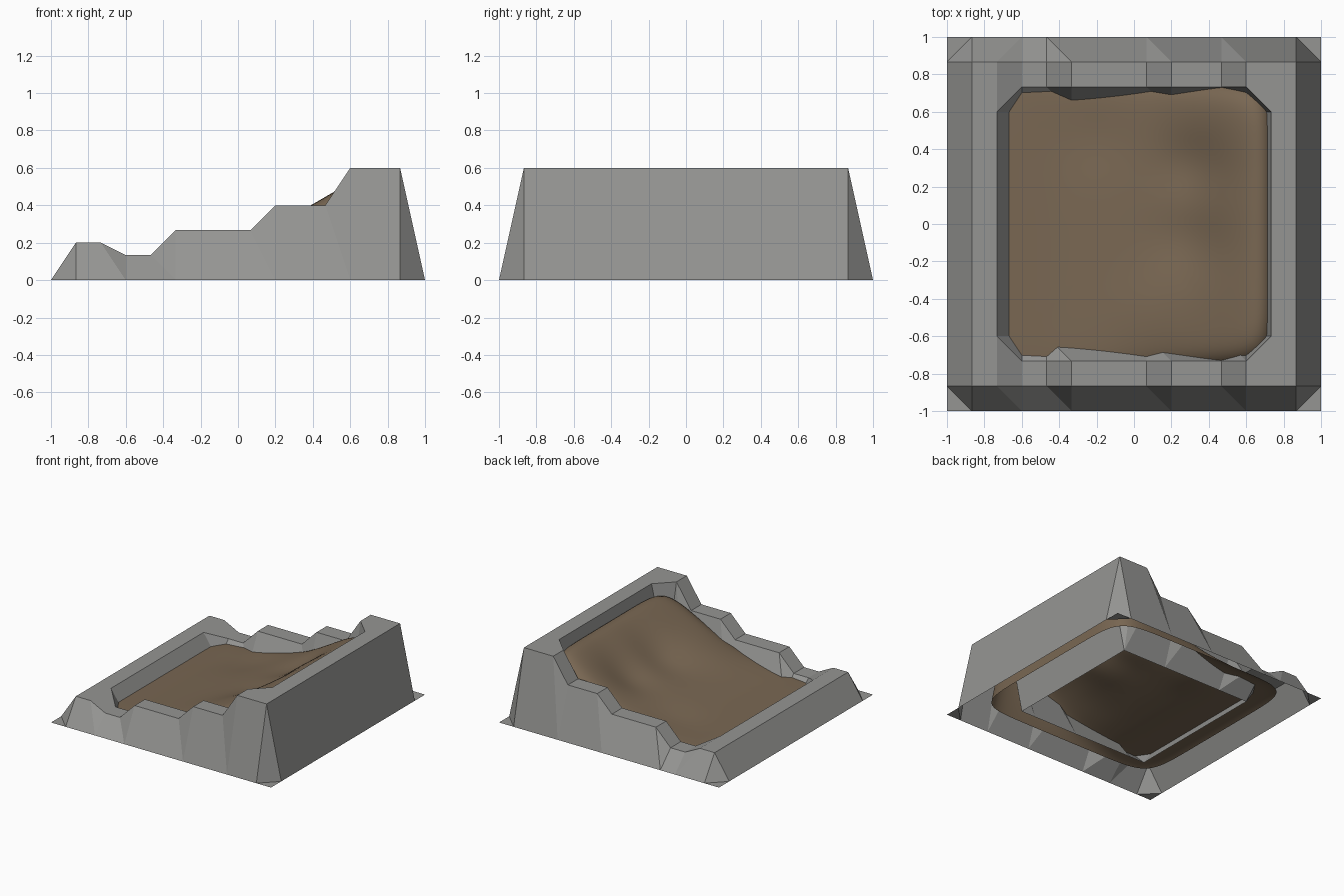
import bpy, bmesh, math

if "Cube" in bpy.data.objects:
    bpy.data.objects.remove(bpy.data.objects["Cube"])


def material(name, rgb):
    m = bpy.data.materials.new(name)
    m.diffuse_color = (*rgb, 1)
    m.use_nodes = True
    m.node_tree.nodes["Principled BSDF"].inputs["Base Color"].default_value = m.diffuse_color
    return m


def make_object(name, bm, mat):
    me = bpy.data.meshes.new(name)
    bm.to_mesh(me)
    bm.free()
    me.materials.append(mat)
    ob = bpy.data.objects.new(name, me)
    bpy.context.collection.objects.link(ob)
    return ob


def interp(table, x):
    if x <= table[0][0]:
        return table[0][1]
    for (x0, z0), (x1, z1) in zip(table, table[1:]):
        if x <= x1:
            return z0 + (z1 - z0) * (x - x0) / (x1 - x0)
    return table[-1][1]


stone = material("grey stone", (0.30, 0.30, 0.29))
earth = material("brown soil", (0.19, 0.135, 0.085))

# Stepped wall: a ring of grid cells, 2/15 wide, open underneath
C = 2 / 15
tops = [(-6.5, .2), (-5.5, .2), (-4.5, .1333), (-3.5, .1333), (-2.5, .2667), (.5, .2667),
        (1.5, .4), (3.5, .4), (4.5, .6), (6.5, .6)]
xs = [-7.5] + [t[0] for t in tops[:-1]] + [5.5, 6.5, 7.5]
ys = [-7.5, -6.5, -5.5, -4.5, 4.5, 5.5, 6.5, 7.5]


def wall_height(x, y):
    r = max(abs(x), abs(y))
    return 0 if r > 7 or r < 5 else interp(tops, x)


bm = bmesh.new()
grid = [[bm.verts.new((x * C, y * C, wall_height(x, y))) for y in ys] for x in xs]
for i in range(len(xs) - 1):
    for j in range(len(ys) - 1):
        cx, cy = (xs[i] + xs[i + 1]) / 2, (ys[j] + ys[j + 1]) / 2
        if max(abs(cx), abs(cy)) < 4.5:
            continue
        a, b, c, d = grid[i][j], grid[i + 1][j], grid[i + 1][j + 1], grid[i][j + 1]
        zs = [v.co.z for v in (a, b, c, d)]
        flat = abs(zs[0] + zs[2] - zs[1] - zs[3]) < 1e-4
        corner = abs(cx) > 4.5 and abs(cy) > 4.5
        if flat:
            bm.faces.new((a, b, c, d))
        elif corner and cx * cy < 0:
            bm.faces.new((a, b, c))
            bm.faces.new((a, c, d))
        else:
            bm.faces.new((a, b, d))
            bm.faces.new((b, c, d))
make_object("stepped_wall", bm, stone)

# Soil: smooth sloping sheet with a rounded outline that curls down inside the wall
slope = [(-.7, .10), (-.4, .115), (-.13, .165), (.07, .22), (.2, .285), (.37, .385),
         (.54, .49), (.70, .575)]
HALF, P, RIM, N = .83, 8, .08, 72


def soft_slope(x):
    return sum(interp(slope, x + k * .03) for k in range(-3, 4)) / 7


def bump(x, y, cx, cy, w, h):
    return h * math.exp(-((x - cx) ** 2 + (y - cy) ** 2) / w ** 2)


def soil_height(x, y, r):
    z = soft_slope(x)
    z += bump(x, y, .32, .3, .2, -.06) + bump(x, y, .3, -.08, .2, -.05)
    z += bump(x, y, .1, -.5, .22, .02) + bump(x, y, -.2, .45, .2, -.015)
    return RIM + (z - RIM) * (1 - r ** 15)


def spread(i):
    # rows packed closer together towards the rim
    return math.sin((i / N - .5) * math.pi)


bm = bmesh.new()
rows = []
for i in range(N + 1):
    row = []
    for j in range(N + 1):
        u, v = spread(i), spread(j)
        r = max(abs(u), abs(v))
        n = (abs(u) ** P + abs(v) ** P) ** (1 / P)
        k = HALF * r / n if n > 1e-9 else 0
        row.append(bm.verts.new((u * k, v * k, soil_height(u * k, v * k, r))))
    rows.append(row)
for i in range(N):
    for j in range(N):
        f = bm.faces.new((rows[i][j], rows[i + 1][j], rows[i + 1][j + 1], rows[i][j + 1]))
        f.smooth = True
make_object("soil", bm, earth)
